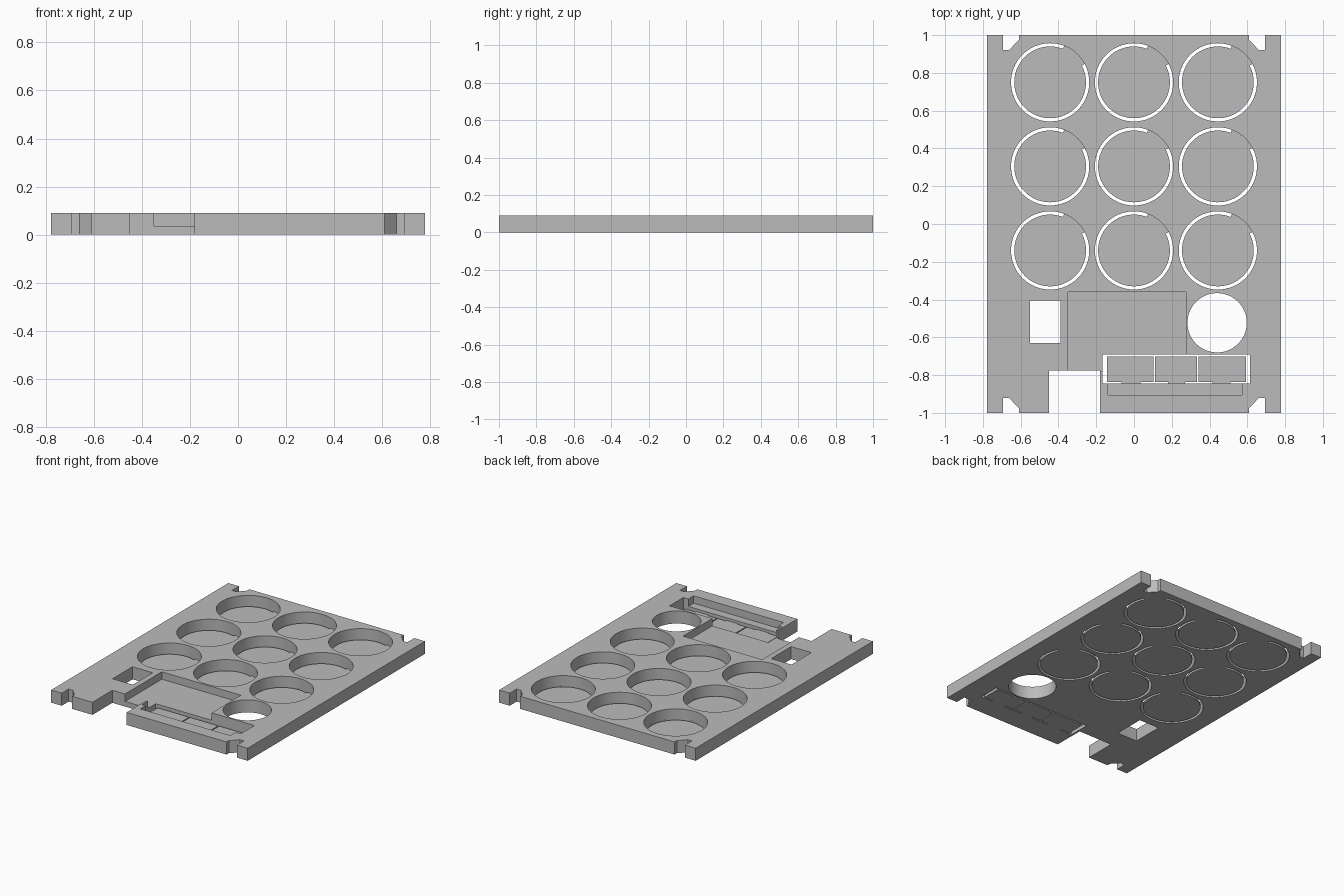
import bpy, bmesh, math

cube = bpy.data.objects.get("Cube")
if cube:
    bpy.data.objects.remove(cube, do_unlink=True)

HEIGHT = 0.09
FLOOR = 0.018      # thin button membranes
LEDGE = 0.037      # screen recess floor
ABOVE, BELOW = 0.2, -0.1

grey = bpy.data.materials.new("plain grey")
grey.use_nodes = True
colour = (0.5, 0.5, 0.5, 1)
grey.diffuse_color = colour
grey.node_tree.nodes["Principled BSDF"].inputs["Base Color"].default_value = colour


def rect(x0, x1, y0, y1):
    return [(x0, y0), (x1, y0), (x1, y1), (x0, y1)]


def arc(cx, cy, r, start=0, end=360, steps=72):
    """Points on an arc; a full turn leaves out the repeated end point."""
    count = steps if end - start == 360 else steps + 1
    angles = [math.radians(start + (end - start) * i / steps) for i in range(count)]
    return [(cx + r * math.cos(a), cy + r * math.sin(a)) for a in angles]


def prisms(name, outlines, z0, z1):
    """One object holding an upright prism for each outline."""
    bm = bmesh.new()
    for outline in outlines:
        low = [bm.verts.new((x, y, z0)) for x, y in outline]
        high = [bm.verts.new((x, y, z1)) for x, y in outline]
        bm.faces.new(low)
        bm.faces.new(high)
        for i in range(len(low)):
            j = (i + 1) % len(low)
            bm.faces.new((low[i], low[j], high[j], high[i]))
    bmesh.ops.recalc_face_normals(bm, faces=bm.faces)
    mesh = bpy.data.meshes.new(name)
    bm.to_mesh(mesh)
    bm.free()
    obj = bpy.data.objects.new(name, mesh)
    bpy.context.collection.objects.link(obj)
    mesh.materials.append(grey)
    return obj


def carve(target, outlines, floor):
    """Cut the outlines into the target, down to the floor height."""
    cutter = prisms("cutter", outlines, floor, ABOVE)
    cutter.hide_render = True
    mod = target.modifiers.new("cut", "BOOLEAN")
    mod.operation = "DIFFERENCE"
    mod.solver = "EXACT"
    mod.object = cutter
    bpy.ops.object.select_all(action="DESELECT")
    bpy.context.view_layer.objects.active = target
    target.select_set(True)
    bpy.ops.object.modifier_apply(modifier=mod.name)
    bpy.data.objects.remove(cutter, do_unlink=True)


plate = prisms("keypad_plate", [rect(-0.777, 0.777, -1, 1)], 0, HEIGHT)

# Corner notches, each with one slanted side
notch = [(0.61, 1.1), (0.61, 0.975), (0.66, 0.922), (0.693, 0.922), (0.693, 1.1)]
carve(plate, [[(x * sx, y * sy) for x, y in notch]
              for sx in (-1, 1) for sy in (-1, 1)], BELOW)

# Connector notch, window and round opening
carve(plate, [rect(-0.45, -0.18, -1.1, -0.775),
              rect(-0.55, -0.39, -0.63, -0.405),
              arc(0.44, -0.523, 0.157)], BELOW)

# Screen recess, then the front ledge
carve(plate, [rect(-0.35, 0.275, -0.78, -0.36)], LEDGE)
carve(plate, [rect(-0.138, 0.573, -0.905, -0.84)], LEDGE)

# Round button wells and the long button well
centres = [(x, y) for x in (-0.444, 0, 0.444) for y in (0.75, 0.305, -0.14)]
carve(plate, [arc(x, y, 0.207) for x, y in centres]
      + [rect(-0.167, 0.613, -0.845, -0.69)], FLOOR)

# Slits round each button, leaving a hinge tab
carve(plate, [arc(x, y, 0.207, 69, 388) + arc(x, y, 0.19, 69, 388)[::-1]
              for x, y in centres], BELOW)

# Slits round the three long buttons
carve(plate, [rect(-0.167, -0.142, -0.845, -0.69),
              rect(0.592, 0.613, -0.845, -0.69)], BELOW)
carve(plate, [rect(-0.15, 0.6, -0.701, -0.69)], BELOW)
carve(plate, [rect(x - 0.004, x + 0.004, -0.843, -0.695) for x in (0.108, 0.338)], BELOW)
carve(plate, [rect(a, b, -0.845, -0.836) for a, b in
              ((-0.15, -0.065), (0.035, 0.18), (0.27, 0.415), (0.51, 0.6))], BELOW)

bpy.ops.object.shade_smooth_by_angle(angle=math.radians(30))
